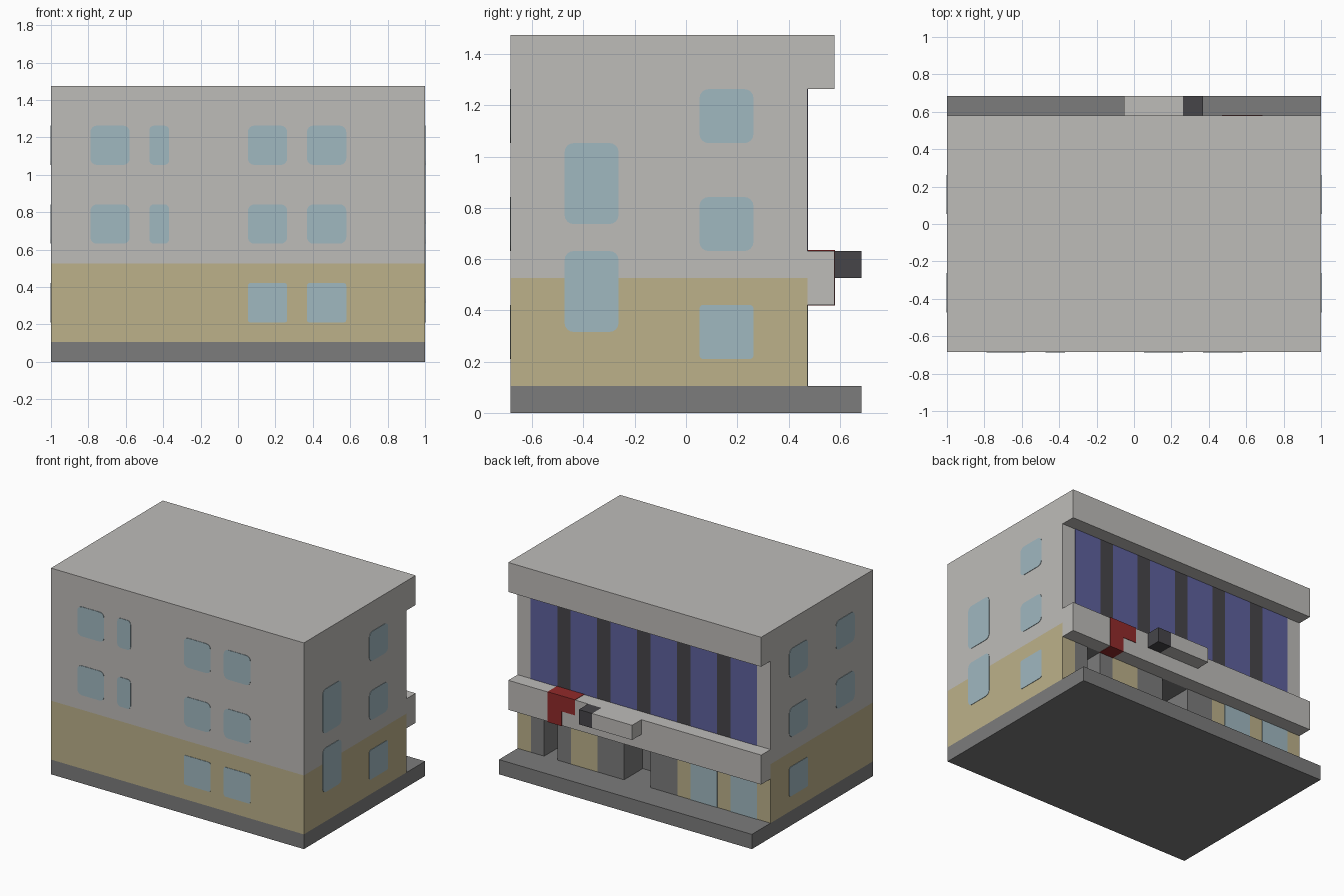
import bpy, bmesh
from mathutils import Vector

if "Cube" in bpy.data.objects:
    bpy.data.objects.remove(bpy.data.objects["Cube"])

U = 2 / 19                       # module of the building grid
NX, NY = 19, 13
FRONT, BACK = 0, 11              # module rows of the front and back walls


def grid(i, j, k):
    return Vector(((i - NX / 2) * U, (j - NY / 2) * U, k * U))


def material(name, r, g, b):
    lin = [((c / 255 + 0.055) / 1.055) ** 2.4 for c in (r, g, b)] + [1]
    m = bpy.data.materials.new(name)
    m.use_nodes = True
    m.diffuse_color = lin
    m.node_tree.nodes["Principled BSDF"].inputs["Base Color"].default_value = lin
    return m


CONCRETE = material("pale concrete", 190, 188, 185)
OCHRE = material("ochre plaster", 188, 177, 138)
GLASS = material("window glass", 160, 184, 192)
STONE = material("grey stone", 124, 124, 124)
DARK = material("charcoal", 70, 69, 73)
BLUE = material("blue panel", 94, 97, 157)
RED = material("red sign", 145, 42, 42)


def finish(name, bm, *mats):
    bmesh.ops.recalc_face_normals(bm, faces=bm.faces)
    me = bpy.data.meshes.new(name)
    bm.to_mesh(me)
    bm.free()
    for m in mats:
        me.materials.append(m)
    ob = bpy.data.objects.new(name, me)
    bpy.context.collection.objects.link(ob)
    return ob


def box(name, x, y, z, mat, grow=0.0):
    """Block spanning grid ranges, optionally swollen a little."""
    bm = bmesh.new()
    bmesh.ops.create_cube(bm, size=1)
    lo, hi = grid(x[0], y[0], z[0]), grid(x[1], y[1], z[1])
    for v in bm.verts:
        v.co = Vector([(a + b) / 2 + c * (b - a + 2 * grow)
                       for a, b, c in zip(lo, hi, v.co)])
    return finish(name, bm, mat)


def plate(name, wall, a, z, mat, radius=0.0):
    """Thin panel with rounded corners on one of the four walls."""
    place, out = {
        "front": (lambda s, k: grid(s, FRONT, k), (0, -1, 0)),
        "back": (lambda s, k: grid(s, BACK, k), (0, 1, 0)),
        "left": (lambda s, k: grid(NX, s, k), (1, 0, 0)),
        "right": (lambda s, k: grid(0, s, k), (-1, 0, 0)),
    }[wall]
    bm = bmesh.new()
    corners = [(a[0], z[0]), (a[1], z[0]), (a[1], z[1]), (a[0], z[1])]
    bm.faces.new([bm.verts.new(place(*c)) for c in corners])
    if radius:
        bmesh.ops.bevel(bm, geom=bm.verts[:], offset=radius, segments=4,
                        affect="VERTICES", profile=0.5)
    ext = bmesh.ops.extrude_face_region(bm, geom=bm.faces[:])
    for v in ext["geom"]:
        if isinstance(v, bmesh.types.BMVert):
            v.co += Vector(out) * 0.003
    return finish(name, bm, mat)


# Base slab
box("base_slab", (0, NX), (0, NY), (0, 1), STONE)

# Ground floor walls: plan outline with two entrance recesses, raised to the belt
plan = [(0, 0, OCHRE), (19, 0, OCHRE), (19, 11, OCHRE), (18, 11, STONE),
        (17, 11, STONE), (17, 9, STONE), (16, 9, STONE), (16, 11, STONE),
        (15, 11, OCHRE), (13, 11, STONE), (11, 11, STONE), (11, 9, STONE),
        (9, 9, STONE), (9, 11, STONE), (7, 11, OCHRE), (0, 11, OCHRE)]
bm = bmesh.new()
low = [bm.verts.new(grid(i, j, 1)) for i, j, m in plan]
high = [bm.verts.new(grid(i, j, 4)) for i, j, m in plan]
for n, (i, j, m) in enumerate(plan):
    q = (n + 1) % len(plan)
    face = bm.faces.new((low[n], low[q], high[q], high[n]))
    face.material_index = 1 if m is STONE else 0
bm.faces.new(high)
finish("ground_floor_walls", bm, OCHRE, STONE)

# Plaster belt above the ground floor, with a stone ceiling over the recesses
belt = box("plaster_belt", (0, NX), (FRONT, BACK), (4, 5), OCHRE)
belt.data.materials.append(STONE)
for p in belt.data.polygons:
    p.material_index = int(p.normal.z < -0.5)

# Upper storeys: side profile with balcony band and roof band, drawn across
profile = [(0, 5), (11, 5), (11, 4), (12, 4), (12, 6), (11, 6),
           (11, 12), (12, 12), (12, 14), (0, 14)]
bm = bmesh.new()
side = bm.faces.new([bm.verts.new(grid(0, j, k)) for j, k in profile])
ext = bmesh.ops.extrude_face_region(bm, geom=[side])
for v in ext["geom"]:
    if isinstance(v, bmesh.types.BMVert):
        v.co.x += NX * U
finish("upper_storeys", bm, CONCRETE)

# Blue curtain wall with dark mullions
for n in range(6):
    a = 1 + 3 * n
    plate(f"blue_panel_{n}", "back", (a, a + 2), (6, 12), BLUE)
    if n < 5:
        plate(f"mullion_{n}", "back", (a + 2, a + 3), (6, 12), DARK)

# Entrance canopy and dark box beside it
box("entrance_canopy", (9, 12), (12, 13), (5, 6), CONCRETE)
box("dark_box", (12, 13), (12, 13), (5, 6), DARK)

# Red sign wrapped around the balcony band
box("red_sign_tall", (15, 16), (11, 12), (4, 6), RED, 0.003)
box("red_sign_short", (14, 15), (11, 12), (5, 6), RED, 0.003)

# Windows
SOFT, CRISP = 0.035, 0.014
for k in (6, 10):
    for a in ((2, 4), (5, 6), (10, 12), (13, 15)):
        plate("front_window", "front", a, (k, k + 2), GLASS,
              0.025 if a[1] - a[0] == 1 else SOFT)
    for a in ((2, 4), (7, 9)):
        plate("right_window", "right", a, (k, k + 2), GLASS, SOFT)
    plate("left_window", "left", (7, 9), (k, k + 2), GLASS, SOFT)
for a in ((10, 12), (13, 15)):
    plate("front_ground_window", "front", a, (2, 4), GLASS, CRISP)
for wall in ("left", "right"):
    plate(wall + "_ground_window", wall, (7, 9), (2, 4), GLASS, CRISP)
for k in (3, 7):
    plate("left_stair_window", "left", (2, 4), (k, k + 3), GLASS, SOFT)
for a in ((1, 3), (4, 6)):
    plate("shop_window", "back", a, (1, 4), GLASS)
